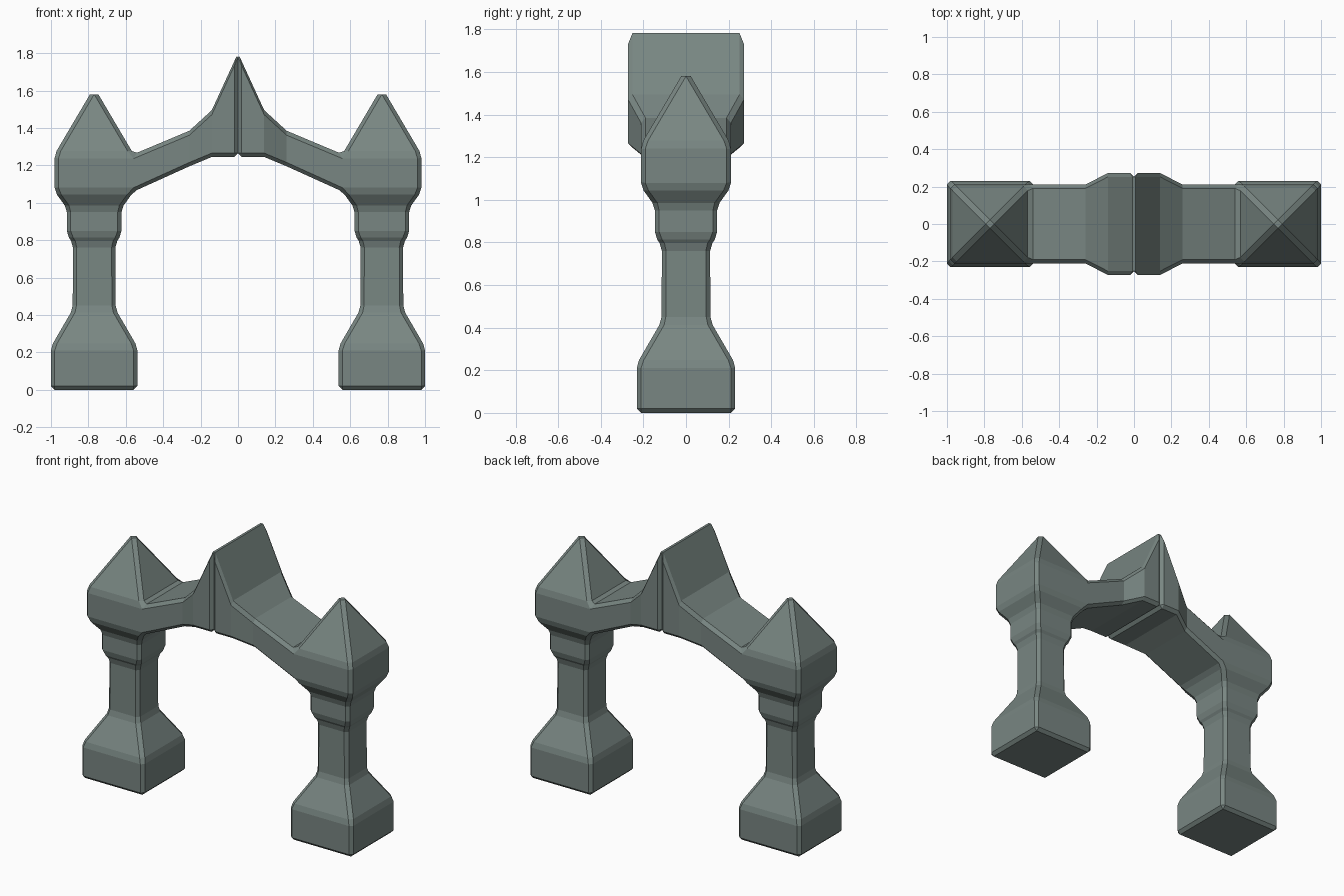
import bpy, bmesh

if "Cube" in bpy.data.objects:
    bpy.data.objects.remove(bpy.data.objects["Cube"])

stone = bpy.data.materials.new("grey green stone")
stone.diffuse_color = (0.19, 0.24, 0.225, 1)
stone.use_nodes = True
stone.node_tree.nodes["Principled BSDF"].inputs["Base Color"].default_value = stone.diffuse_color

CX = 0.769  # pillar centre
bm = bmesh.new()


def bridge(a, b, skip=None):
    for i in range(4):
        if i != skip:
            j = (i + 1) % 4
            bm.faces.new((a[i], a[j], b[j], b[i]))


# Pillar: square rings as (height, half width)
profile = [(0, 0.231), (0.23, 0.231), (0.43, 0.115), (0.78, 0.113),
           (0.83, 0.146), (0.97, 0.146), (1.06, 0.211), (1.26, 0.211)]
rings = []
for z, h in profile:
    rings.append([bm.verts.new((CX + sx * h, sy * h, z))
                  for sx, sy in ((-1, -1), (1, -1), (1, 1), (-1, 1))])
bm.faces.new(rings[0])
for k in range(len(rings) - 1):
    # leave the inner capital side open for the arch arm
    bridge(rings[k], rings[k + 1], skip=3 if k == len(rings) - 2 else None)

# Pyramid roof
apex = bm.verts.new((CX, 0, 1.618))
for i in range(4):
    bm.faces.new((rings[-1][i], rings[-1][(i + 1) % 4], apex))

# Arch arm: grows from the capital to the centre as (x, bottom, top, half depth)
lo, hi = rings[-2], rings[-1]
last = [lo[0], lo[3], hi[3], hi[0]]
for x, b, t, d in [(0.26, 1.195, 1.385, 0.211), (0.14, 1.245, 1.495, 0.272),
                   (0, 1.245, 1.80, 0.272)]:
    ring = [bm.verts.new((x, y, z)) for y, z in ((-d, b), (d, b), (d, t), (-d, t))]
    bridge(last, ring)
    last = ring
bm.faces.new(last)
bmesh.ops.recalc_face_normals(bm, faces=bm.faces)

mesh = bpy.data.meshes.new("stone_arch")
bm.to_mesh(mesh)
bm.free()
mesh.materials.append(stone)
arch = bpy.data.objects.new("stone_arch", mesh)
bpy.context.collection.objects.link(arch)

# Worn edges, then the matching left half with a joint at the middle
bevel = arch.modifiers.new("worn_edges", 'BEVEL')
bevel.width = 0.02
bevel.segments = 1
bevel.limit_method = 'ANGLE'
bevel.angle_limit = 0.49
mirror = arch.modifiers.new("left_half", 'MIRROR')
mirror.use_axis = (True, False, False)
mirror.use_mirror_merge = False
